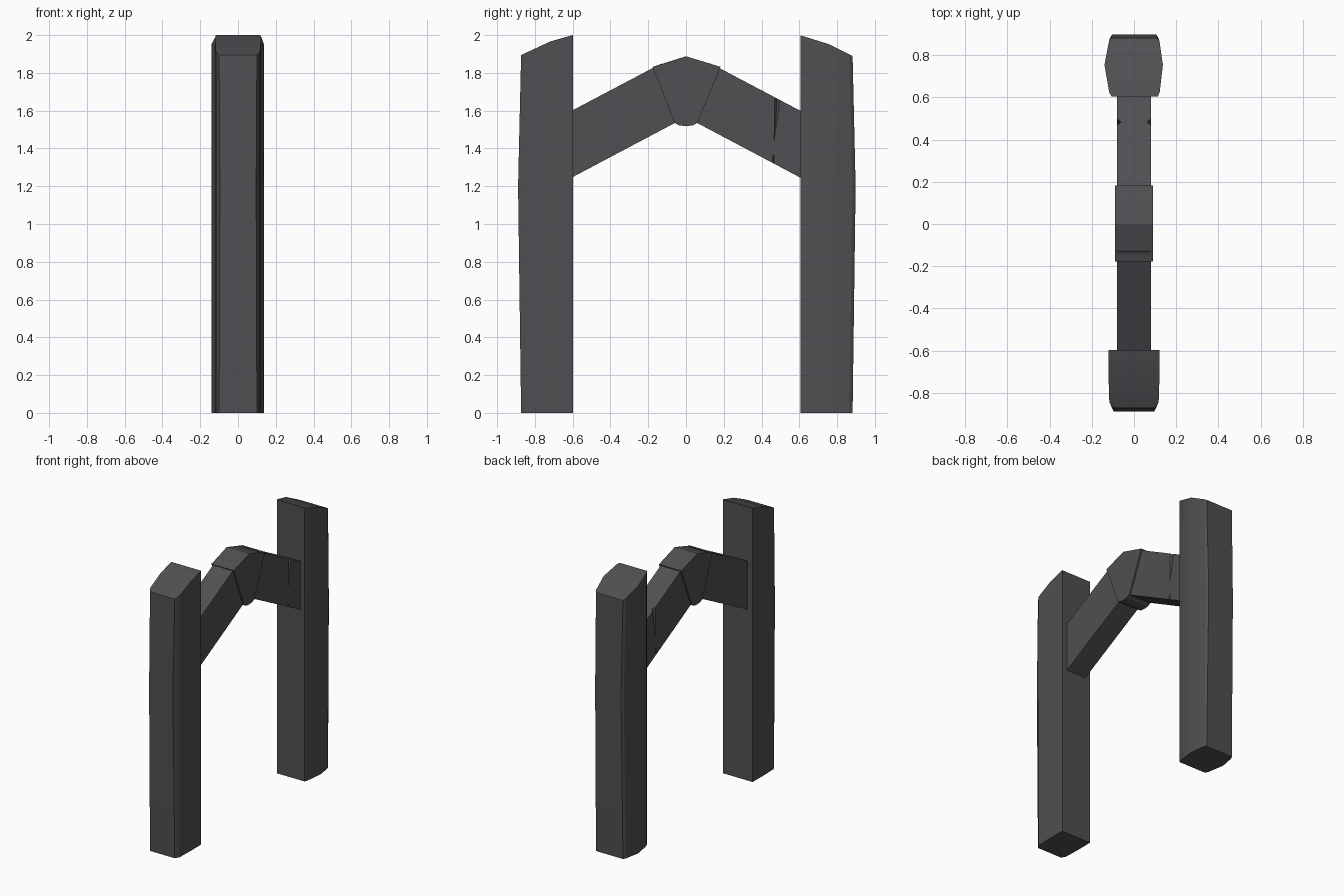
import bpy, bmesh

if "Cube" in bpy.data.objects:
    bpy.data.objects.remove(bpy.data.objects["Cube"])

stone = bpy.data.materials.new("dark grey stone")
stone.diffuse_color = (0.08, 0.08, 0.087, 1)
stone.use_nodes = True
stone.node_tree.nodes["Principled BSDF"].inputs["Base Color"].default_value = stone.diffuse_color


def finish(bm, name, smooth=False):
    bmesh.ops.recalc_face_normals(bm, faces=bm.faces)
    me = bpy.data.meshes.new(name)
    bm.to_mesh(me)
    bm.free()
    me.materials.append(stone)
    ob = bpy.data.objects.new(name, me)
    bpy.context.collection.objects.link(ob)
    if smooth:
        bpy.ops.object.select_all(action='DESELECT')
        ob.select_set(True)
        bpy.context.view_layer.objects.active = ob
        bpy.ops.object.shade_smooth_by_angle(angle=0.35)
    return ob


def loft(bm, rings):
    """Skin a list of rings, leaving the ends open."""
    vs = [[bm.verts.new(p) for p in r] for r in rings]
    n = len(vs[0])
    for a, b in zip(vs, vs[1:]):
        for i in range(n):
            bm.faces.new((a[i], a[(i + 1) % n], b[(i + 1) % n], b[i]))
    return vs


def prism(name, profile, half):
    """Extrude a (y, z) profile along x."""
    bm = bmesh.new()
    vs = loft(bm, [[(x, y, z) for y, z in profile] for x in (-half, half)])
    for r in vs:
        bm.faces.new(r)
    return finish(bm, name)


def top_height(d):
    # sloping, slightly rounded post top
    if d < 0.74:
        return 2.0 - (d - 0.6) / 0.14 * 0.04
    return 1.96 - (d - 0.74) / 0.14 * 0.07


def post(name, side, rows):
    """rows: (distance from centre, left x, right x), inner to outer."""
    bm = bmesh.new()
    n = len(rows)
    rings = []
    for level, bulge, pinch in ((0, 0, 1), (1.2, 0.016, 0.96), (None, 0, 1)):
        ring = []
        pts = [(d, l) for d, l, r in rows] + [(d, r) for d, l, r in reversed(rows)]
        for d, x in pts:
            outer = d > 0.85
            z = top_height(d) if level is None else level
            ring.append((x * (pinch if outer else 1), side * (d + (bulge if outer else 0)), z))
        rings.append(ring)
    vs = loft(bm, rings)
    # caps made of strips running across the post
    for r in (vs[0], vs[-1]):
        for i in range(n - 1):
            bm.faces.new((r[i], r[i + 1], r[2 * n - 2 - i], r[2 * n - 1 - i]))
    return finish(bm, name, True)


# Posts
post("front_post", -1, [(0.598, -0.12, 0.12), (0.72, -0.121, 0.121),
                        (0.845, -0.117, 0.117), (0.873, -0.1, 0.1)])
post("back_post", 1, [(0.605, -0.107, 0.113), (0.625, -0.118, 0.122), (0.755, -0.14, 0.137),
                      (0.865, -0.119, 0.121), (0.882, -0.108, 0.11)])

# Sloping beams
for side, name in ((-1, "front_beam"), (1, "back_beam")):
    prof = [(0.61, 1.243), (0.61, 1.597), (0.13, 1.85), (0.04, 1.545)]
    beam = prism(name, [(side * y, z) for y, z in prof], 0.08)

# Cracks chipped into both sides of the back beam
for sx in (-1, 1):
    for i, (tri, apex) in enumerate((
            ([(0.468, 1.69), (0.502, 1.68), (0.466, 1.43)], (0.483, 1.66)),
            ([(0.452, 1.30), (0.468, 1.30), (0.464, 1.385)], (0.46, 1.31)))):
        bm = bmesh.new()
        base = [bm.verts.new((sx * 0.081, y, z)) for y, z in tri]
        tip = bm.verts.new((sx * 0.062, *apex))
        bm.faces.new(base)
        for k in range(3):
            bm.faces.new((base[k], base[(k + 1) % 3], tip))
        cutter = finish(bm, "crack_cutter")
        cutter.hide_render = True
        cutter.hide_viewport = True
        mod = beam.modifiers.new("crack", 'BOOLEAN')
        mod.operation = 'DIFFERENCE'
        mod.solver = 'EXACT'
        mod.object = cutter

# Keystone joining the beams
prism("keystone", [(-0.177, 1.832), (0, 1.888), (0.183, 1.832), (0.06, 1.535), (0.035, 1.522),
                   (0, 1.518), (-0.035, 1.522), (-0.06, 1.535)], 0.091)
